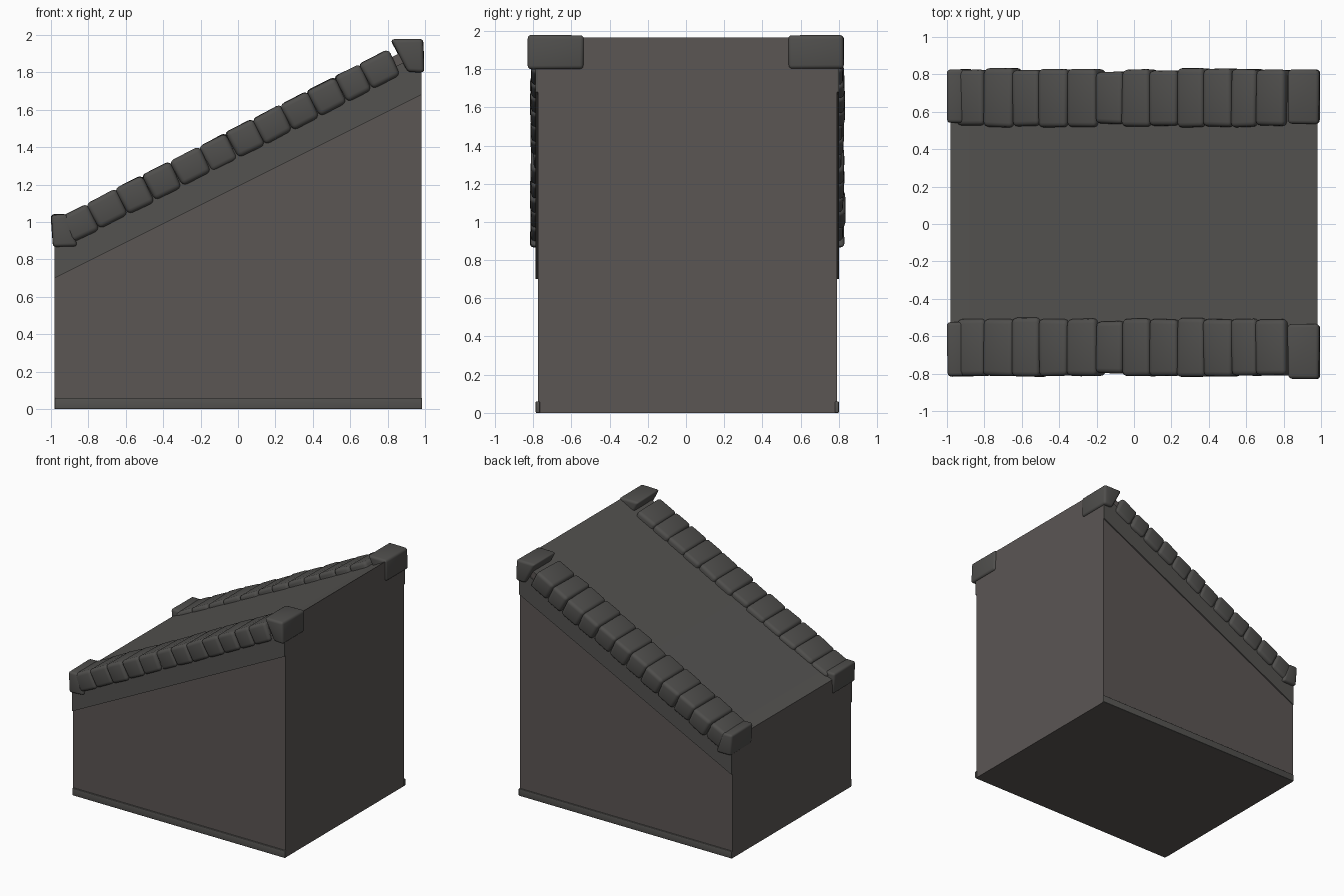
import bpy, bmesh, math, random

if "Cube" in bpy.data.objects:
    bpy.data.objects.remove(bpy.data.objects["Cube"])

random.seed(4)


def material(name, rgb):
    m = bpy.data.materials.new(name)
    m.diffuse_color = (*rgb, 1.0)
    m.use_nodes = True
    m.node_tree.nodes["Principled BSDF"].inputs["Base Color"].default_value = m.diffuse_color
    return m


WALL = material("warm grey wall", (0.104, 0.092, 0.088))
TRIM = material("grey trim", (0.088, 0.085, 0.080))
STONE = material("dark grey stone", (0.079, 0.077, 0.073))


def prism(name, profile, y0, y1, mats, bevel=0.0, jitter=0.0):
    """Extrude an x-z profile from y0 to y1, with optional rounded edges."""
    def j():
        return random.uniform(-jitter, jitter)
    bm = bmesh.new()
    front = [bm.verts.new((x + j(), y0 + j(), z + j())) for x, z in profile]
    back = [bm.verts.new((x + j(), y1 + j(), z + j())) for x, z in profile]
    bm.faces.new(front)
    bm.faces.new(back[::-1])
    n = len(profile)
    for i in range(n):
        k = (i + 1) % n
        bm.faces.new((front[i], back[i], back[k], front[k]))
    bmesh.ops.recalc_face_normals(bm, faces=bm.faces)
    if bevel:
        bmesh.ops.bevel(bm, geom=list(bm.edges), offset=bevel, segments=3,
                        profile=0.5, affect='EDGES', clamp_overlap=True)
    bm.normal_update()
    for f in bm.faces:
        f.smooth = bevel > 0
        # upward faces take the second material when there is one
        if len(mats) > 1 and f.normal.z > 0.5:
            f.material_index = 1
    me = bpy.data.meshes.new(name)
    bm.to_mesh(me)
    bm.free()
    for m in mats:
        me.materials.append(m)
    ob = bpy.data.objects.new(name, me)
    bpy.context.collection.objects.link(ob)
    return ob


# Solid ramp body with a gently bent sloping top
prism("ramp_body",
      [(-0.98, 0), (0.98, 0), (0.98, 1.965), (0.86, 1.9), (-0.03, 1.45),
       (-0.10, 1.415), (-0.88, 1.03), (-0.98, 0.985)],
      -0.775, 0.79, [WALL, TRIM])

# Sloping bands and base strips on both long sides
band = [(-0.98, 0.70), (0.98, 1.68), (0.98, 1.90), (-0.98, 0.92)]
strip = [(-0.98, 0), (0.985, 0), (0.985, 0.06), (-0.98, 0.06)]
for side, ya, yb in (("front", -0.787, -0.765), ("back", 0.78, 0.80)):
    prism(side + "_slope_band", band, ya, yb, [TRIM])
    prism(side + "_base_strip", strip, ya, yb, [TRIM], bevel=0.005)

# Rows of rounded edge stones climbing both sides
bounds = [-0.92, -0.775, -0.62, -0.48, -0.33, -0.175, -0.035,
          0.11, 0.26, 0.40, 0.55, 0.68, 0.835]
ang = math.atan(0.51)
ca, sa = math.cos(ang), math.sin(ang)
low_end = [(-1.0, 1.04), (-0.915, 1.04), (-0.855, 0.87), (-0.99, 0.865)]
high_end = [(0.815, 1.975), (0.99, 1.978), (0.995, 1.80), (0.91, 1.80)]

for side, outer, inner in (("front", -0.815, -0.505), ("back", 0.828, 0.52)):
    s = 1 if outer > 0 else -1
    for i, (a, b) in enumerate(zip(bounds, bounds[1:])):
        cx = (a + b) / 2
        cz = 1.425 + 0.512 * cx
        w, h = (b - a) / ca / 2 + 0.003, 0.077
        corners = [(-w * 0.93, -h), (w * 0.93, -h), (w, h), (-w, h)]
        prof = [(cx + u * ca - v * sa, cz + u * sa + v * ca) for u, v in corners]
        inset = 0.015 if i == 5 else random.uniform(-0.003, 0.006)
        ys = sorted((outer - s * inset, inner + s * inset))
        prism(f"{side}_edge_stone_{i + 1}", prof, *ys, [STONE],
              bevel=0.026, jitter=0.004)
    # End stones
    ys = sorted((outer, inner + s * 0.02))
    prism(side + "_low_end_stone", low_end, *ys, [STONE], bevel=0.018, jitter=0.003)
    ys = sorted((-0.83, -0.535) if s < 0 else (0.825, 0.535))
    prism(side + "_high_end_stone", high_end, *ys, [STONE], bevel=0.02, jitter=0.003)
